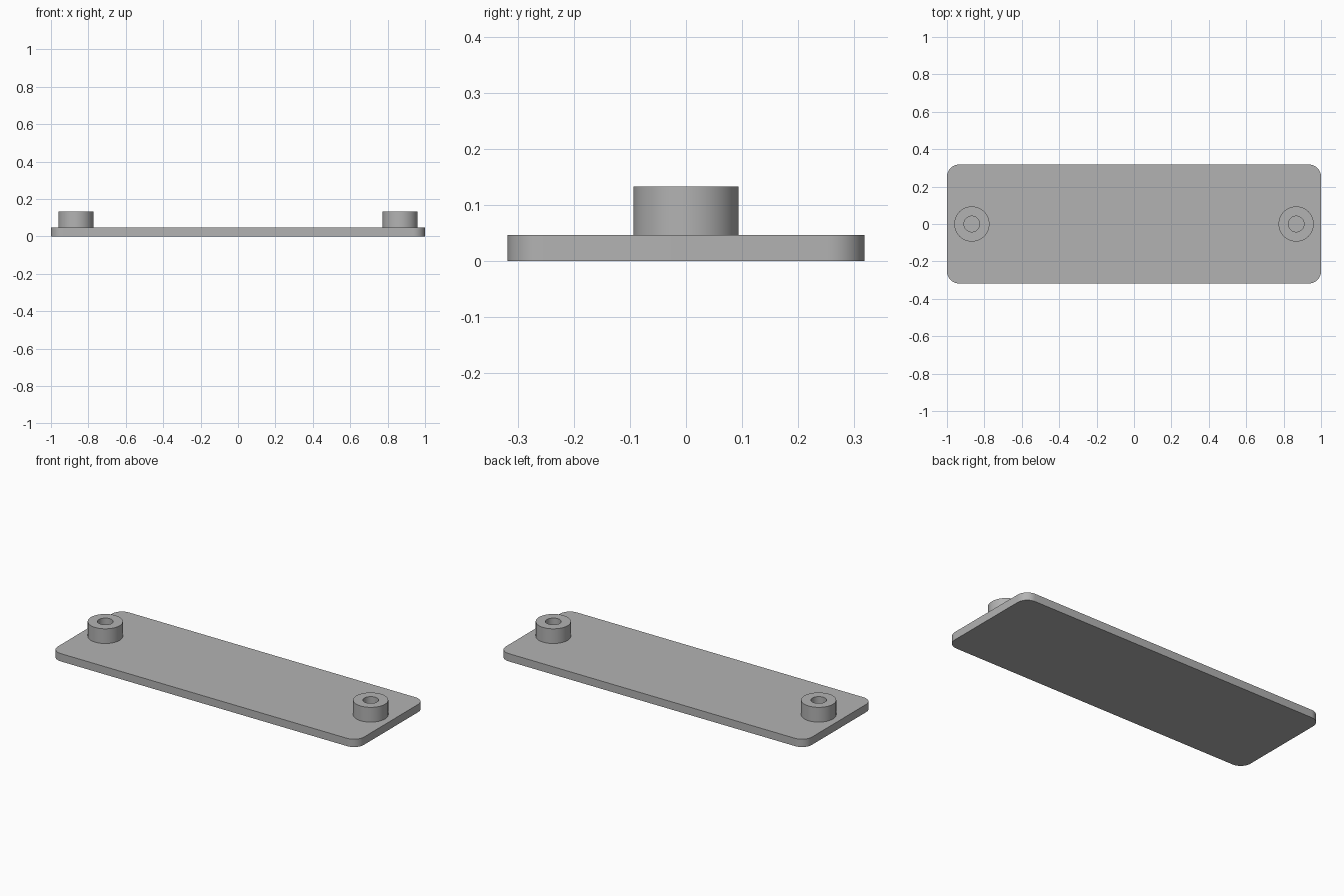
import bpy, bmesh, math

if "Cube" in bpy.data.objects:
    bpy.data.objects.remove(bpy.data.objects["Cube"])

grey = bpy.data.materials.new("plain_grey")
grey.diffuse_color = (0.45, 0.45, 0.45, 1)
grey.use_nodes = True
grey.node_tree.nodes["Principled BSDF"].inputs["Base Color"].default_value = grey.diffuse_color

HALF_X, HALF_Y, CORNER = 1.0, 0.318, 0.065
PLATE_TOP, BOSS_TOP = 0.046, 0.133
BOSS_X, BOSS_R, HOLE_R = 0.867, 0.094, 0.042


def finish(name, bm):
    bmesh.ops.recalc_face_normals(bm, faces=bm.faces)
    mesh = bpy.data.meshes.new(name)
    bm.to_mesh(mesh)
    bm.free()
    mesh.materials.append(grey)
    obj = bpy.data.objects.new(name, mesh)
    bpy.context.collection.objects.link(obj)
    bpy.ops.object.select_all(action='DESELECT')
    obj.select_set(True)
    bpy.context.view_layer.objects.active = obj
    bpy.ops.object.shade_smooth_by_angle(angle=math.radians(30))
    return obj


# Base plate: rounded rectangle outline, extruded up
bm = bmesh.new()
outline = []
for i, (sx, sy) in enumerate([(1, 1), (-1, 1), (-1, -1), (1, -1)]):
    for k in range(13):
        a = math.pi / 2 * (i + k / 12)
        outline.append(bm.verts.new((sx * (HALF_X - CORNER) + CORNER * math.cos(a),
                                     sy * (HALF_Y - CORNER) + CORNER * math.sin(a), 0)))
base = bm.faces.new(outline)
ext = bmesh.ops.extrude_face_region(bm, geom=[base], use_keep_orig=True)
for v in ext["geom"]:
    if isinstance(v, bmesh.types.BMVert):
        v.co.z = PLATE_TOP
finish("base_plate", bm)


# Hollow mounting bosses: a wall profile swept around each axis
def boss(name, x, n=64):
    bm = bmesh.new()
    profile = [(BOSS_R, PLATE_TOP), (BOSS_R, BOSS_TOP), (HOLE_R, BOSS_TOP), (HOLE_R, PLATE_TOP)]
    rings = [[bm.verts.new((r * math.cos(math.tau * i / n), r * math.sin(math.tau * i / n), z))
              for i in range(n)] for r, z in profile]
    for a, b in zip(rings, rings[1:]):
        for i in range(n):
            j = (i + 1) % n
            bm.faces.new((a[i], a[j], b[j], b[i]))
    finish(name, bm).location.x = x


boss("left_boss", -BOSS_X)
boss("right_boss", BOSS_X)
